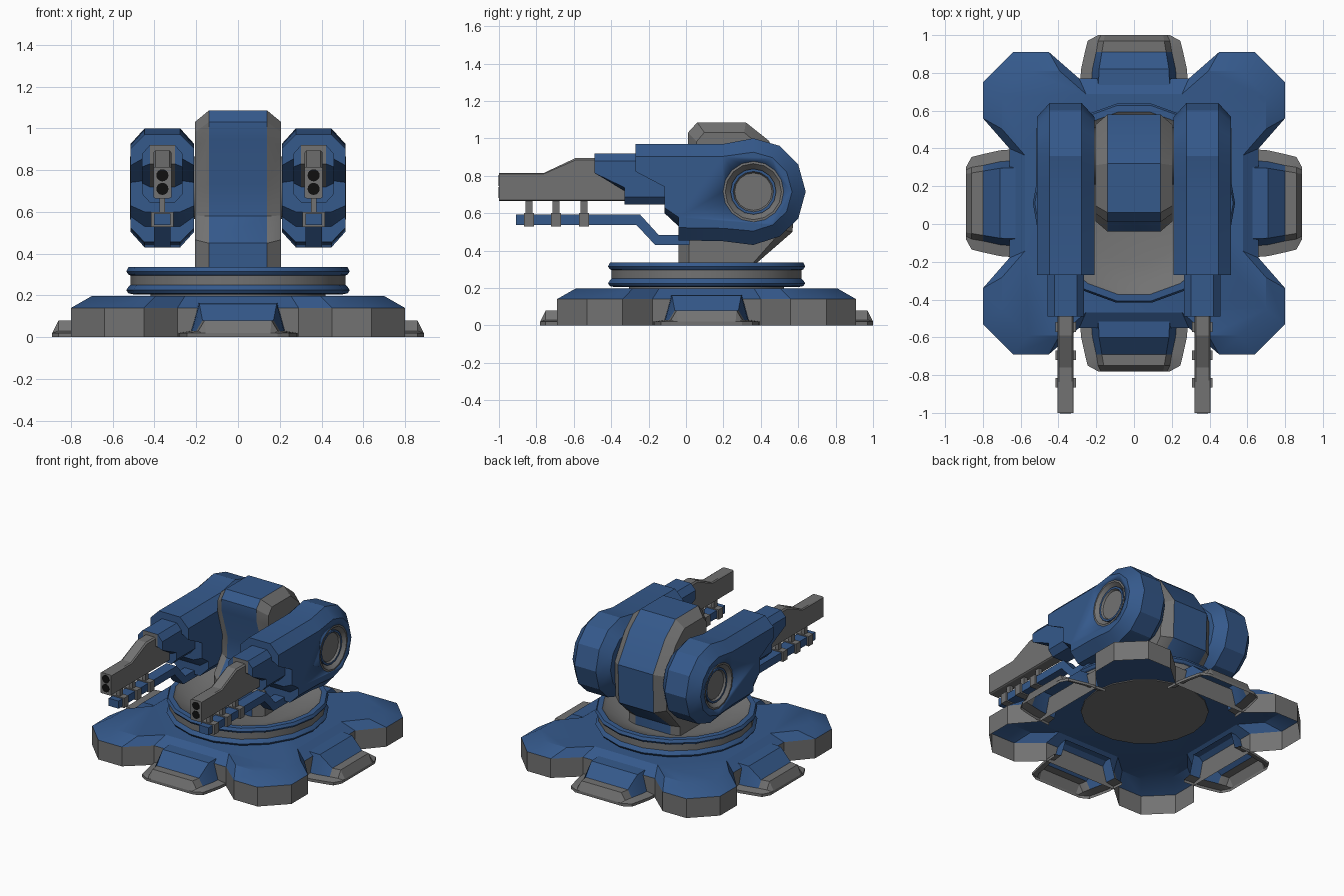
import bpy, bmesh, math
from mathutils import Vector, Matrix

if "Cube" in bpy.data.objects:
    bpy.data.objects.remove(bpy.data.objects["Cube"])

CY = 0.11  # centre of the base in y


def material(name, color):
    m = bpy.data.materials.new(name)
    m.diffuse_color = (*color, 1)
    m.use_nodes = True
    m.node_tree.nodes["Principled BSDF"].inputs["Base Color"].default_value = m.diffuse_color
    return m


GREY = material("grey_metal", (0.17, 0.17, 0.17))
BLUE = material("blue_paint", (0.035, 0.10, 0.26))
BLACK = material("black_bore", (0.005, 0.005, 0.005))
MATS = [GREY, BLUE, BLACK]


def loft(name, rings, color, caps=(None, None), closed=True):
    """Skin rings of points; color(i, j) gives the material of each quad, caps the end materials."""
    bm = bmesh.new()
    vs = [[bm.verts.new(p) for p in ring] for ring in rings]
    n = len(rings[0])
    for i in range(len(rings) - 1):
        for j in range(n if closed else n - 1):
            k = (j + 1) % n
            f = bm.faces.new((vs[i][j], vs[i][k], vs[i + 1][k], vs[i + 1][j]))
            f.material_index = color(i, j)
    for ring, c in ((vs[0], caps[0]), (vs[-1], caps[1])):
        if c is not None:
            bm.faces.new(ring).material_index = c
    bmesh.ops.remove_doubles(bm, verts=bm.verts, dist=1e-5)
    bmesh.ops.recalc_face_normals(bm, faces=bm.faces)
    me = bpy.data.meshes.new(name)
    bm.to_mesh(me)
    bm.free()
    for m in MATS:
        me.materials.append(m)
    ob = bpy.data.objects.new(name, me)
    bpy.context.collection.objects.link(ob)
    bpy.ops.object.select_all(action='DESELECT')
    ob.select_set(True)
    bpy.context.view_layer.objects.active = ob
    bpy.ops.object.shade_smooth_by_angle(angle=math.radians(25))
    return ob


def plate(name, x, profile, half, color, shrink=None, inner=None, cap=1):
    """Side profile (y, z) extruded across x; shrink maps the profile to the chamfered outer rings."""
    layers = [(-half, profile), (half, profile)]
    if shrink:
        small = [shrink(y, z) for y, z in profile]
        layers = [(-half, small), (-inner, profile), (inner, profile), (half, small)]
    rings = [[(x + dx, y, z) for y, z in pts] for dx, pts in layers]
    return loft(name, rings, color, (cap, cap))


def lathe(name, profile, n, matrix, color, caps=(None, None), phase=0.0):
    """Revolve (radius, height) around local z."""
    rings = [[matrix @ Vector((r * math.cos(phase + math.tau * k / n),
                               r * math.sin(phase + math.tau * k / n), h))
              for k in range(n)] for r, h in profile]
    return loft(name, rings, color, caps)


# Four-lobed base shell, open underneath
lobe = [(0.66, 0.29), (0.80, 0.45), (0.80, 0.64), (0.64, 0.80), (0.45, 0.80), (0.29, 0.66)]
outline = []
for q in range(4):
    rot = Matrix.Rotation(q * math.pi / 2, 2)
    outline += [rot @ Vector(p) for p in lobe]
loft("base_shell",
     [[(p.x * s, p.y * s + CY, z) for p in outline] for s, z in ((1, 0), (1, 0.14), (0.875, 0.197))],
     lambda i, j: i, (None, 1))

# Foot pads: flanged ridges lofted outwards on each side
sections = [(0.58, 0.29, 0.23, 0.19, 0.165), (0.71, 0.28, 0.22, 0.185, 0.16),
            (0.80, 0.26, 0.20, 0.17, 0.08), (0.86, 0.245, 0.19, 0.16, 0.08),
            (0.89, 0.19, 0.175, 0.155, 0.02)]
for q, side in enumerate(("right", "back", "left", "front")):
    rot = Matrix.Translation((0, CY, 0)) @ Matrix.Rotation(q * math.pi / 2, 4, 'Z')
    rings = []
    for r, w1, w2, w3, z in sections:
        halfring = [(w1, 0), (w1, 0.02), (w2, min(z, 0.03)), (w3, z)]
        pts = halfring + [(-w, h) for w, h in reversed(halfring)]
        rings.append([rot @ Vector((r, w, h)) for w, h in pts])
    loft("foot_pad_" + side, rings, lambda i, j: int(i < 2 and 2 <= j <= 4), (None, 0), closed=False)

# Turntable ring with grey groove and dished floor
ring = [(0.50, 0.205), (0.525, 0.21), (0.535, 0.225), (0.525, 0.24), (0.515, 0.25), (0.515, 0.295),
        (0.525, 0.30), (0.535, 0.315), (0.525, 0.335), (0.49, 0.337), (0.47, 0.32), (0.32, 0.27)]
lathe("turntable", ring, 18, Matrix.Translation((0, CY, 0)),
      lambda i, j: int(i not in (4, 9, 10)), (1, 0))
lathe("turntable_hub", [(0.42, 0.19), (0.42, 0.21)], 18, Matrix.Translation((0, CY, 0)),
      lambda i, j: 0, (0, 0))

# Central body: blue centre band with grey chamfered sides
body = [(-0.04, 0.26), (-0.04, 0.45), (0.07, 0.58), (0.08, 0.73), (0.01, 0.95), (0.01, 1.03),
        (0.06, 1.085), (0.32, 1.085), (0.44, 0.99), (0.58, 0.78), (0.57, 0.50), (0.38, 0.335), (0.38, 0.26)]
plate("central_body", 0, body, 0.205, lambda i, j: int(i == 1),
      lambda y, z: (0.27 + (y - 0.27) * 0.82, z if z < 0.4 else 0.6 + (z - 0.6) * 0.89), 0.14, 0)

# Axle joining both arms through the body
side_axis = Matrix.Rotation(math.pi / 2, 4, 'Y')
axle_at = Vector((0, 0.36, 0.715))
lathe("arm_axle", [(0.15, -0.25), (0.15, 0.25)], 16, Matrix.Translation(axle_at) @ side_axis,
      lambda i, j: 0, (0, 0))

arm = [(-0.27, 0.97), (0.20, 0.97), (0.36, 1.0), (0.50, 0.96), (0.60, 0.86), (0.64, 0.715), (0.60, 0.57),
       (0.50, 0.475), (0.36, 0.43), (0.20, 0.45), (-0.04, 0.455), (-0.04, 0.53), (-0.115, 0.60),
       (-0.115, 0.75), (-0.27, 0.86)]
sleeve = [(-0.49, 0.92), (-0.05, 0.92), (-0.05, 0.645), (-0.33, 0.645), (-0.33, 0.72), (-0.49, 0.83)]
barrel = [(-1, 0.665), (-1, 0.815), (-0.76, 0.815), (-0.59, 0.895), (-0.25, 0.895), (-0.25, 0.665)]
rail = [(-0.91, 0.537), (-0.91, 0.592), (-0.245, 0.592), (-0.145, 0.482), (0.02, 0.482),
        (0.02, 0.43), (-0.165, 0.43), (-0.265, 0.537)]


def box(name, x, y, hx, hy, z0, z1, c=0):
    plate(name, x, [(y - hy, z0), (y + hy, z0), (y + hy, z1), (y - hy, z1)], hx, lambda i, j: c, cap=c)


for s, side in ((-1, "left"), (1, "right")):
    x = s * 0.362
    # Arm housing, chamfered along its rim, with a hub recess cut in the outer face
    ob = plate("arm_" + side, x, arm, 0.152, lambda i, j: 1,
               lambda y, z: (y if y < 0.36 else 0.36 + (y - 0.36) * 0.74, 0.715 + (z - 0.715) * 0.74), 0.085)
    axis = Matrix.Translation(axle_at) @ Matrix.Rotation(s * math.pi / 2, 4, 'Y')
    cutter = lathe("hub_cutter_" + side, [(0.16, 0.468), (0.16, 0.56)], 16, axis, lambda i, j: 1, (1, 1))
    cutter.hide_render = True
    cutter.hide_set(True)
    mod = ob.modifiers.new("hub_recess", 'BOOLEAN')
    mod.operation, mod.object, mod.solver = 'DIFFERENCE', cutter, 'EXACT'
    bpy.context.view_layer.objects.active = ob
    bpy.ops.object.modifier_apply(modifier=mod.name)
    bpy.data.objects.remove(cutter)
    # Hub dish with a thin blue ring
    lathe("arm_hub_" + side, [(0.162, 0.515), (0.15, 0.516), (0.122, 0.485), (0.122, 0.498), (0.108, 0.498),
                              (0.10, 0.485)], 16, axis, lambda i, j: int(i in (2, 3)), (None, 0))
    # Barrel sleeve, twin barrel and its two bores
    plate("barrel_sleeve_" + side, x, sleeve, 0.097, lambda i, j: int(j not in (4, 5) or i != 1),
          lambda y, z: (y, 0.78 + (z - 0.78) * 0.7), 0.06)
    plate("barrel_" + side, x, barrel, 0.043, lambda i, j: 0,
          lambda y, z: (y, 0.74 + (z - 0.74) * 0.93), 0.034, 0)
    for k, z in enumerate((0.71, 0.775)):
        lathe(f"bore_{side}_{k}", [(0.029, 0), (0.029, 0.004)], 16,
              Matrix.Translation((x, -0.998, z)) @ Matrix.Rotation(math.pi / 2, 4, 'X'),
              lambda i, j: 2, (2, 2))
    # Lower rail hung from the barrel by three clips
    plate("lower_rail_" + side, x, rail, 0.04, lambda i, j: 1)
    for k, y in enumerate((-0.84, -0.695, -0.545)):
        box(f"rail_clip_{side}_{k}", x, y, 0.054, 0.026, 0.528, 0.60)
        box(f"clip_hanger_{side}_{k}", x, y, 0.013, 0.018, 0.595, 0.67)
